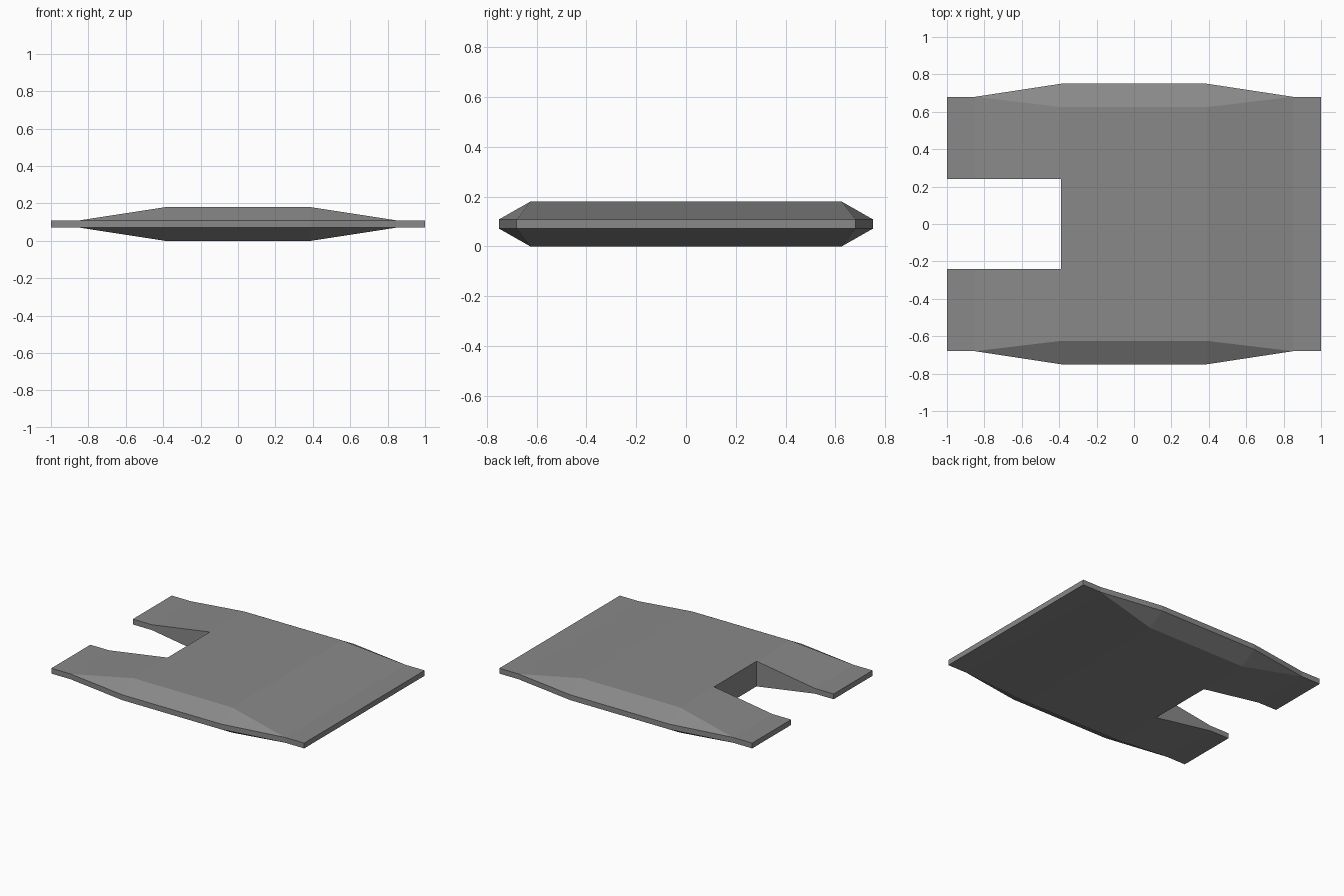
import bpy, bmesh

if "Cube" in bpy.data.objects:
    bpy.data.objects.remove(bpy.data.objects["Cube"])

grey = bpy.data.materials.new("mid_grey")
grey.diffuse_color = (0.25, 0.25, 0.25, 1)
grey.use_nodes = True
grey.node_tree.nodes["Principled BSDF"].inputs["Base Color"].default_value = grey.diffuse_color

MID, RIM, FULL = 0.09, 0.019, 0.09   # mid height, half rim, half full thickness

# hull stations: x, half width of flat, half width of rim, half thickness
half = [(0.39, 0.625, 0.75, FULL), (0.85, 0.68, 0.68, RIM), (1.0, 0.68, 0.68, RIM)]
stations = [(-x, t, e, h) for x, t, e, h in reversed(half)] + half


def ring(bm, x, t, e, h):
    pts = [(-t, h), (t, h), (e, RIM), (e, -RIM),
           (t, -h), (-t, -h), (-e, -RIM), (-e, RIM)]
    return [bm.verts.new((x, y, MID + z)) for y, z in pts]


# bevelled hull lofted along x
bm = bmesh.new()
rings = [ring(bm, *s) for s in stations]
for a, b in zip(rings, rings[1:]):
    for i in range(8):
        j = (i + 1) % 8
        bm.faces.new((a[i], a[j], b[j], b[i]))
bm.faces.new(rings[0])
bm.faces.new(rings[-1])
bmesh.ops.remove_doubles(bm, verts=bm.verts, dist=0.0001)
bmesh.ops.recalc_face_normals(bm, faces=bm.faces)
me = bpy.data.meshes.new("hull")
bm.to_mesh(me)
bm.free()
me.materials.append(grey)
hull = bpy.data.objects.new("hull", me)
bpy.context.collection.objects.link(hull)

# notch between the two arms
bpy.ops.mesh.primitive_cube_add(size=1, location=(-0.89, 0, MID))
cutter = bpy.context.object
cutter.name = "notch_cutter"
cutter.scale = (1.0, 0.48, 1.0)
cutter.data.materials.append(grey)
cutter.hide_render = True
cutter.display_type = 'WIRE'

mod = hull.modifiers.new("notch", 'BOOLEAN')
mod.operation = 'DIFFERENCE'
mod.solver = 'EXACT'
mod.object = cutter

# bake the cut and drop the helper
bpy.ops.object.select_all(action='DESELECT')
hull.select_set(True)
bpy.context.view_layer.objects.active = hull
bpy.ops.object.modifier_apply(modifier="notch")
bpy.data.objects.remove(cutter, do_unlink=True)
